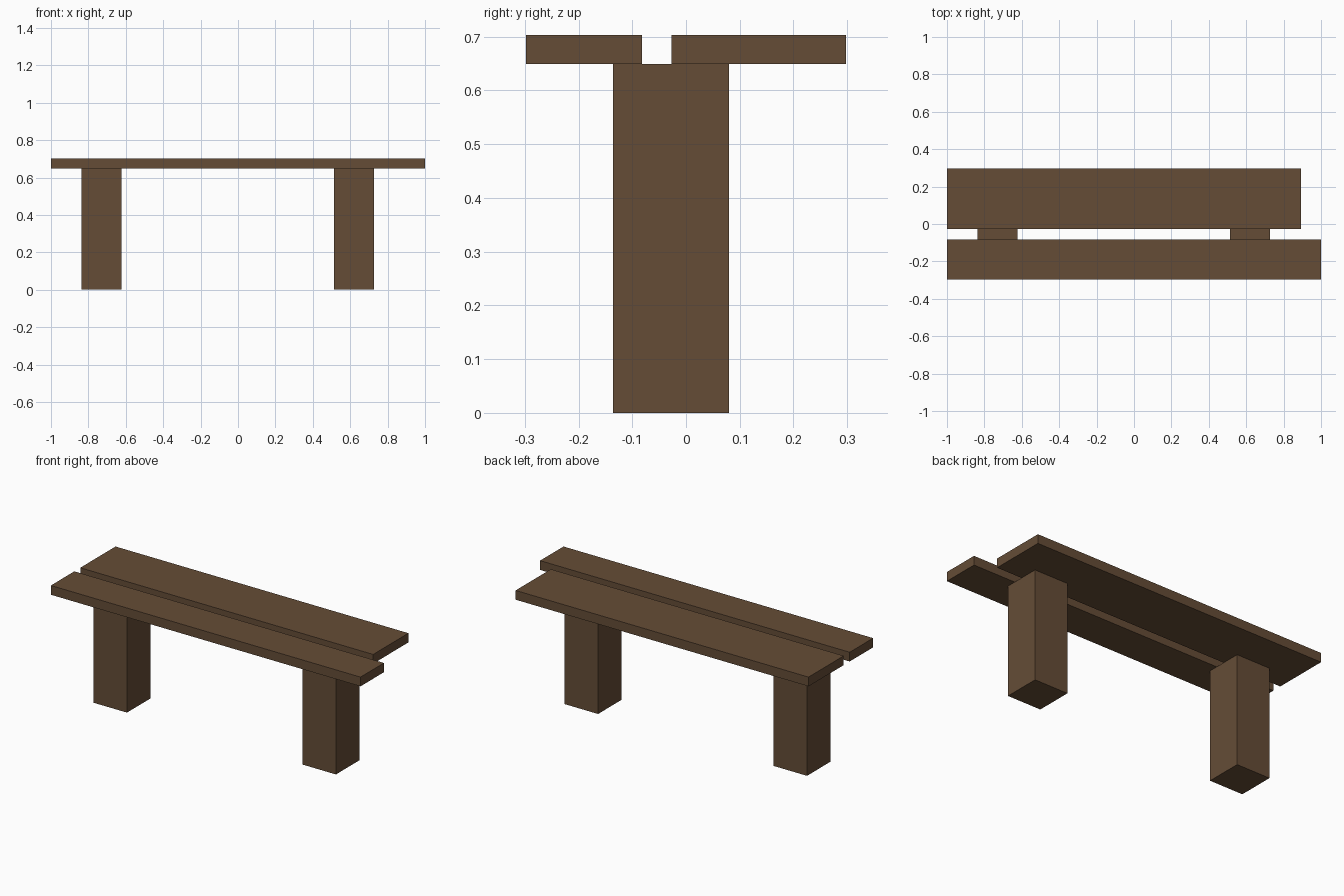
import bpy
from mathutils import Vector

cube = bpy.data.objects.get("Cube")
if cube:
    bpy.data.objects.remove(cube, do_unlink=True)

wood = bpy.data.materials.new("brown wood")
wood.use_nodes = True
colour = (0.130, 0.073, 0.037, 1)
wood.diffuse_color = colour
wood.node_tree.nodes["Principled BSDF"].inputs["Base Color"].default_value = colour


def box(name, low, high):
    """Flat-faced wooden block between two corners."""
    low, high = Vector(low), Vector(high)
    bpy.ops.mesh.primitive_cube_add(size=1)
    obj = bpy.context.object
    obj.name = name
    for v in obj.data.vertices:
        v.co = (low + high) / 2 + v.co * (high - low)
    obj.data.materials.append(wood)
    return obj


SEAT_BOTTOM, SEAT_TOP = 0.649, 0.703

# Seat planks: narrow one in front, wider and shorter one behind
box("front_plank", (-1, -0.298, SEAT_BOTTOM), (1, -0.082, SEAT_TOP))
box("back_plank", (-1, -0.027, SEAT_BOTTOM), (0.892, 0.298, SEAT_TOP))

# Square legs
for name, x in (("right_leg", -0.838), ("left_leg", 0.512)):
    box(name, (x, -0.136, 0), (x + 0.216, 0.08, SEAT_BOTTOM))
